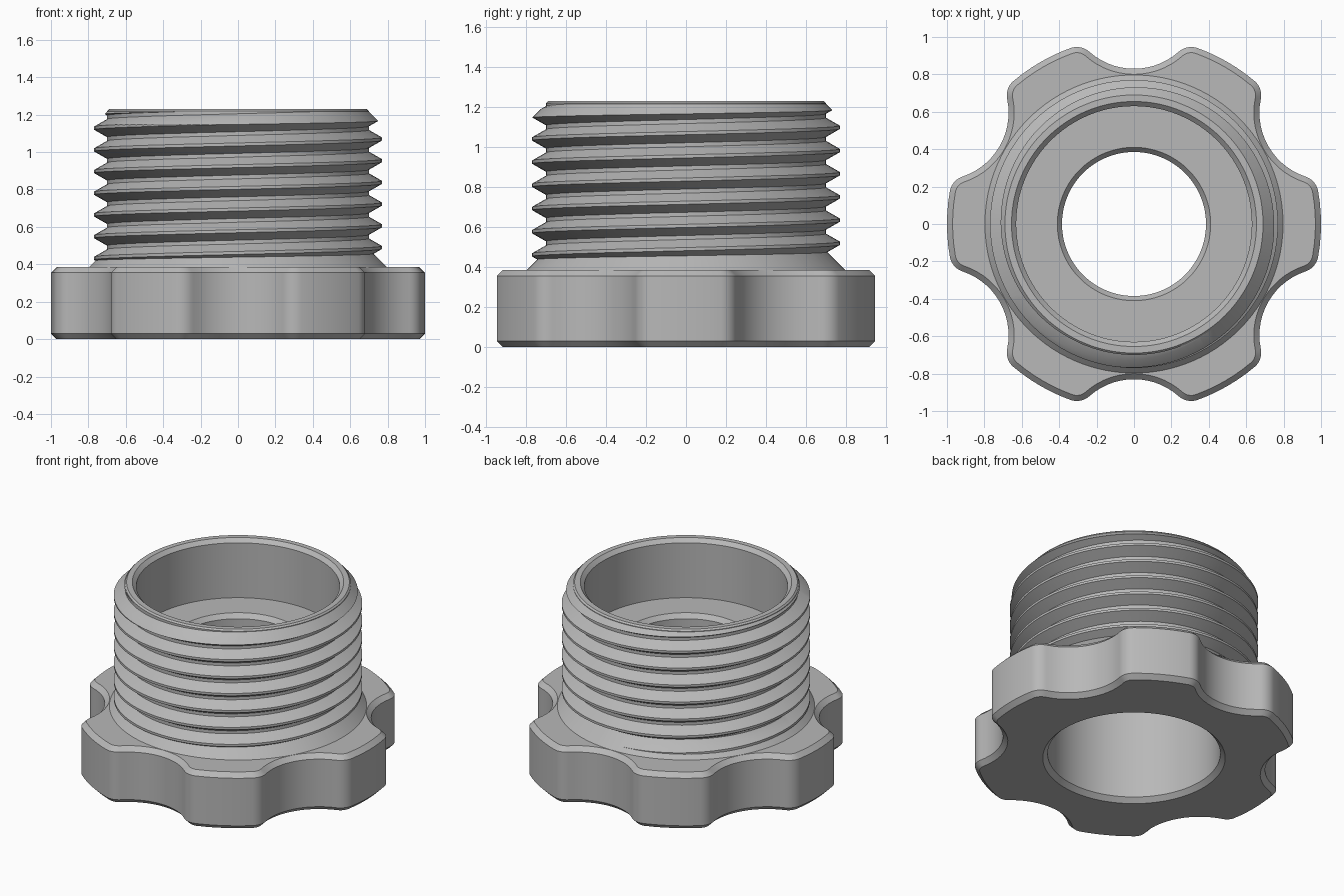
import bpy, bmesh
from math import sin, cos, acos, pi, tau, radians, atan2, hypot
from mathutils import Vector

cube = bpy.data.objects.get("Cube")
if cube:
    bpy.data.objects.remove(cube, do_unlink=True)

# One plain material
grey = bpy.data.materials.new("plain grey")
grey.use_nodes = True
colour = (0.48, 0.48, 0.48, 1)
grey.diffuse_color = colour
grey.node_tree.nodes["Principled BSDF"].inputs["Base Color"].default_value = colour

KNOB_TOP, TOP, BEVEL = 0.385, 1.23, 0.03
PITCH, ROOT, CREST = 0.116, 0.70, 0.77


def make_object(name, bm):
    bmesh.ops.recalc_face_normals(bm, faces=bm.faces)
    mesh = bpy.data.meshes.new(name)
    bm.to_mesh(mesh)
    bm.free()
    mesh.materials.append(grey)
    obj = bpy.data.objects.new(name, mesh)
    bpy.context.collection.objects.link(obj)
    return obj


def loft(name, rings, loop_rings):
    """Skin equal rings; close into a tube loop, or cap both ends."""
    bm = bmesh.new()
    rows = [[bm.verts.new(p) for p in ring] for ring in rings]
    pairs = list(zip(rows, rows[1:]))
    if loop_rings:
        pairs.append((rows[-1], rows[0]))
    else:
        bm.faces.new(rows[0])
        bm.faces.new(rows[-1])
    for a, b in pairs:
        for i in range(len(a)):
            j = (i + 1) % len(a)
            bm.faces.new((a[i], a[j], b[j], b[i]))
    return make_object(name, bm)


def arc(centre, radius, start, end, steps):
    return [centre + radius * Vector((cos(t), sin(t)))
            for t in (start + (end - start) * i / steps for i in range(steps + 1))]


def outline(inset):
    """Six rounded lobes with circular scallops between them."""
    scallop, fillet, dist = 0.36, 0.10, 1.19
    spread = acos(((1 - fillet) ** 2 + dist ** 2 - (scallop + fillet) ** 2)
                  / (2 * dist * (1 - fillet)))
    half = radians(30) - spread
    hollow = dist * Vector((cos(pi / 6), sin(pi / 6)))
    corner = (1 - fillet) * Vector((cos(half), sin(half)))
    # Direction from the corner fillet to the scallop centre
    turn = atan2(*(hollow - corner).yx)
    low = pi + turn
    high = 2 * (pi / 6 + pi) - low
    half_lobe = arc(Vector((0, 0)), 1 - inset, -half, half, 6)[:-1]
    first = arc(corner, fillet - inset, half, turn, 7)[:-1]
    dip = arc(hollow, scallop + inset, low, high, 14)[:-1]
    other = Vector((cos(pi / 3 - half), sin(pi / 3 - half))) * (1 - fillet)
    back = atan2(*(hollow - other).yx)
    last = arc(other, fillet - inset, back, pi / 3 - half, 7)[:-1]
    points = []
    for k in range(6):
        c, s = cos(k * pi / 3), sin(k * pi / 3)
        points += [Vector((c * p.x - s * p.y, s * p.x + c * p.y))
                   for p in half_lobe + first + dip + last]
    return points


base = outline(0)
angles = [atan2(p.y, p.x) for p in base]


def lobed(inset, z):
    return [(p.x, p.y, z) for p in outline(inset)]


def circle(r, z):
    return [(r * cos(t), r * sin(t), z) for t in angles]


# Body: scalloped knob, flared collar, tube, rim and stepped bore
knob = [lobed(BEVEL, 0), lobed(0, BEVEL),
        lobed(0, KNOB_TOP - BEVEL), lobed(BEVEL, KNOB_TOP)]
collar = [(0.797, KNOB_TOP), (ROOT, 0.482), (ROOT, TOP - 0.01), (0.69, TOP)]
bore = [(0.655, TOP), (0.63, 1.205), (0.63, 0.83), (0.41, 0.83), (0.385, 0.80),
        (0.385, 0.68), (0.535, 0.68), (0.535, BEVEL), (0.565, 0)]
body = loft("threaded_knob", knob + [circle(r, z) for r, z in collar + bore], True)

# Helical thread ridge, right-handed
section = [(0.675, -0.048), (ROOT, -0.048), (CREST, -0.008),
           (CREST, 0.008), (ROOT, 0.048), (0.675, 0.048)]
steps, turns = 96, 9.5
sweep = []
for i in range(int(steps * turns) + 1):
    t = pi + tau * i / steps
    z0 = 0.2 + PITCH * i / steps
    sweep.append([(r * cos(t), r * sin(t), z0 + z) for r, z in section])
thread = loft("thread", sweep, False)

# Envelope that trims the thread, with the bevelled top
envelope = loft("thread_envelope",
                [circle(r, z) for r, z in ((0.80, 0.392), (0.80, 1.116), (0.695, 1.221))],
                False)


def combine(target, helper, operation):
    bpy.ops.object.select_all(action='DESELECT')
    bpy.context.view_layer.objects.active = target
    target.select_set(True)
    mod = target.modifiers.new(operation.lower(), 'BOOLEAN')
    mod.operation, mod.solver, mod.object = operation, 'EXACT', helper
    bpy.ops.object.modifier_apply(modifier=mod.name)
    bpy.data.objects.remove(helper, do_unlink=True)


combine(thread, envelope, 'INTERSECT')
combine(body, thread, 'UNION')
bpy.ops.object.shade_smooth_by_angle(angle=radians(25))
